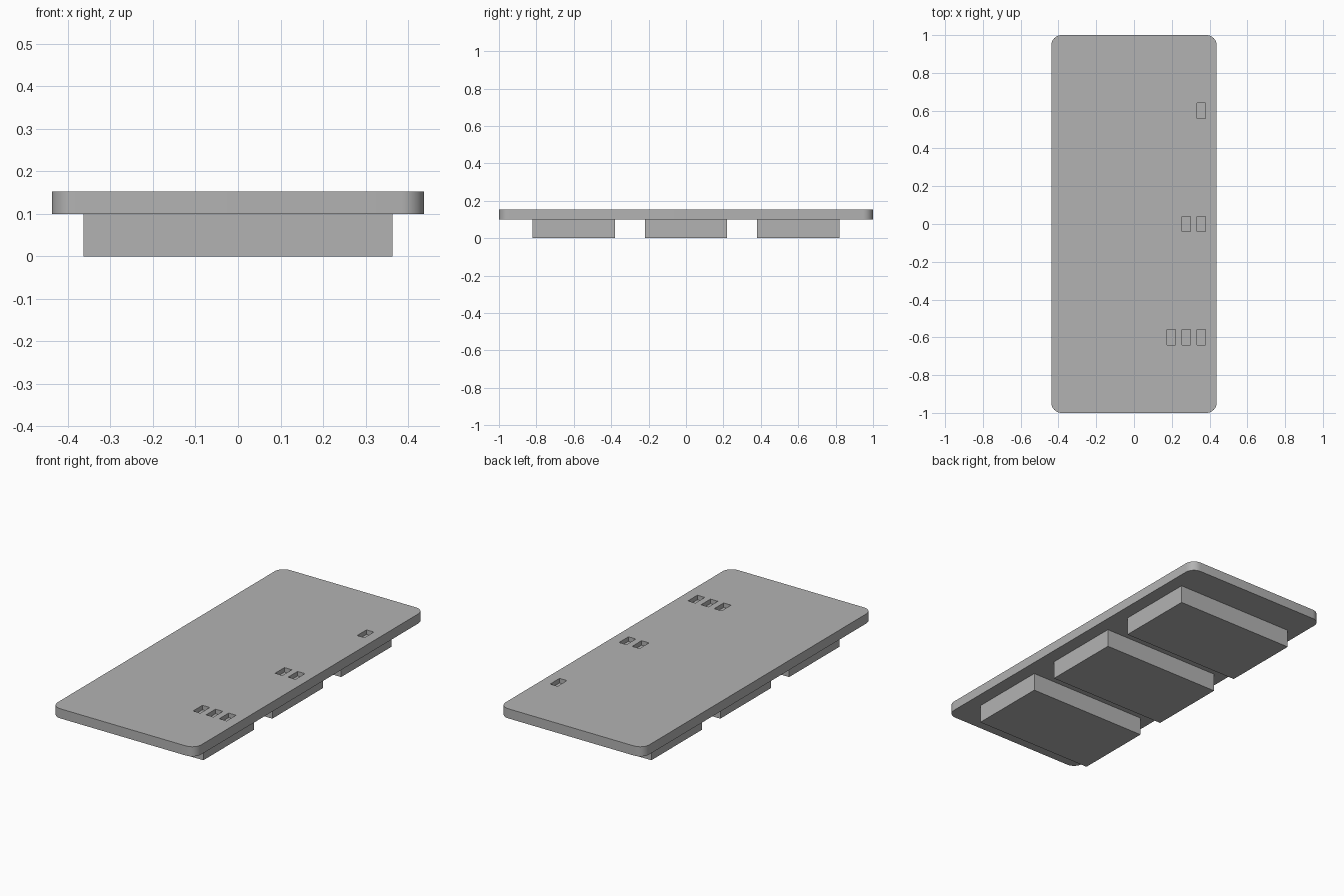
import bpy, bmesh, math

if "Cube" in bpy.data.objects:
    bpy.data.objects.remove(bpy.data.objects["Cube"])

# Single grey material
grey = bpy.data.materials.new("grey")
grey.diffuse_color = (0.45, 0.45, 0.45, 1)
grey.use_nodes = True
grey.node_tree.nodes["Principled BSDF"].inputs["Base Color"].default_value = grey.diffuse_color


def make_object(name, bm):
    mesh = bpy.data.meshes.new(name)
    bmesh.ops.recalc_face_normals(bm, faces=bm.faces)
    bm.to_mesh(mesh)
    bm.free()
    mesh.materials.append(grey)
    obj = bpy.data.objects.new(name, mesh)
    bpy.context.collection.objects.link(obj)
    return obj


def add_box(bm, x0, x1, y0, y1, z0, z1):
    verts = bmesh.ops.create_cube(bm, size=1)["verts"]
    bmesh.ops.scale(bm, vec=(x1 - x0, y1 - y0, z1 - z0), verts=verts)
    bmesh.ops.translate(bm, vec=((x0 + x1) / 2, (y0 + y1) / 2, (z0 + z1) / 2), verts=verts)


# Plate with rounded vertical corners
PLATE_BOTTOM, PLATE_TOP = 0.10, 0.153
bm = bmesh.new()
add_box(bm, -0.438, 0.438, -1, 1, PLATE_BOTTOM, PLATE_TOP)
upright = [e for e in bm.edges if abs(e.verts[0].co.z - e.verts[1].co.z) > 0.01]
bmesh.ops.bevel(bm, geom=upright, offset=0.055, segments=8, profile=0.5, affect='EDGES')
plate = make_object("plate", bm)

# Pockets in the top: three, two and one, counted from the right edge
bm = bmesh.new()
for y, count in ((-0.6, 3), (0.0, 2), (0.6, 1)):
    for i in range(count):
        x = 0.357 - 0.08 * i
        add_box(bm, x - 0.0225, x + 0.0225, y - 0.041, y + 0.041, PLATE_TOP - 0.025, PLATE_TOP + 0.05)
cutter = make_object("pocket_cutter", bm)
cutter.hide_render = True
cutter.hide_set(True)

cut = plate.modifiers.new("pockets", 'BOOLEAN')
cut.operation = 'DIFFERENCE'
cut.object = cutter
cut.solver = 'EXACT'

# Smooth rounded corners, crisp edges elsewhere
bpy.context.view_layer.objects.active = plate
plate.select_set(True)
bpy.ops.object.modifier_apply(modifier=cut.name)
bpy.data.objects.remove(cutter)
bpy.ops.object.shade_smooth_by_angle(angle=math.radians(30))

# Three blocks under the plate
for name, y in (("front_block", -0.6), ("middle_block", 0.0), ("back_block", 0.6)):
    bm = bmesh.new()
    add_box(bm, -0.363, 0.363, y - 0.22, y + 0.22, 0, PLATE_BOTTOM)
    make_object(name, bm)
